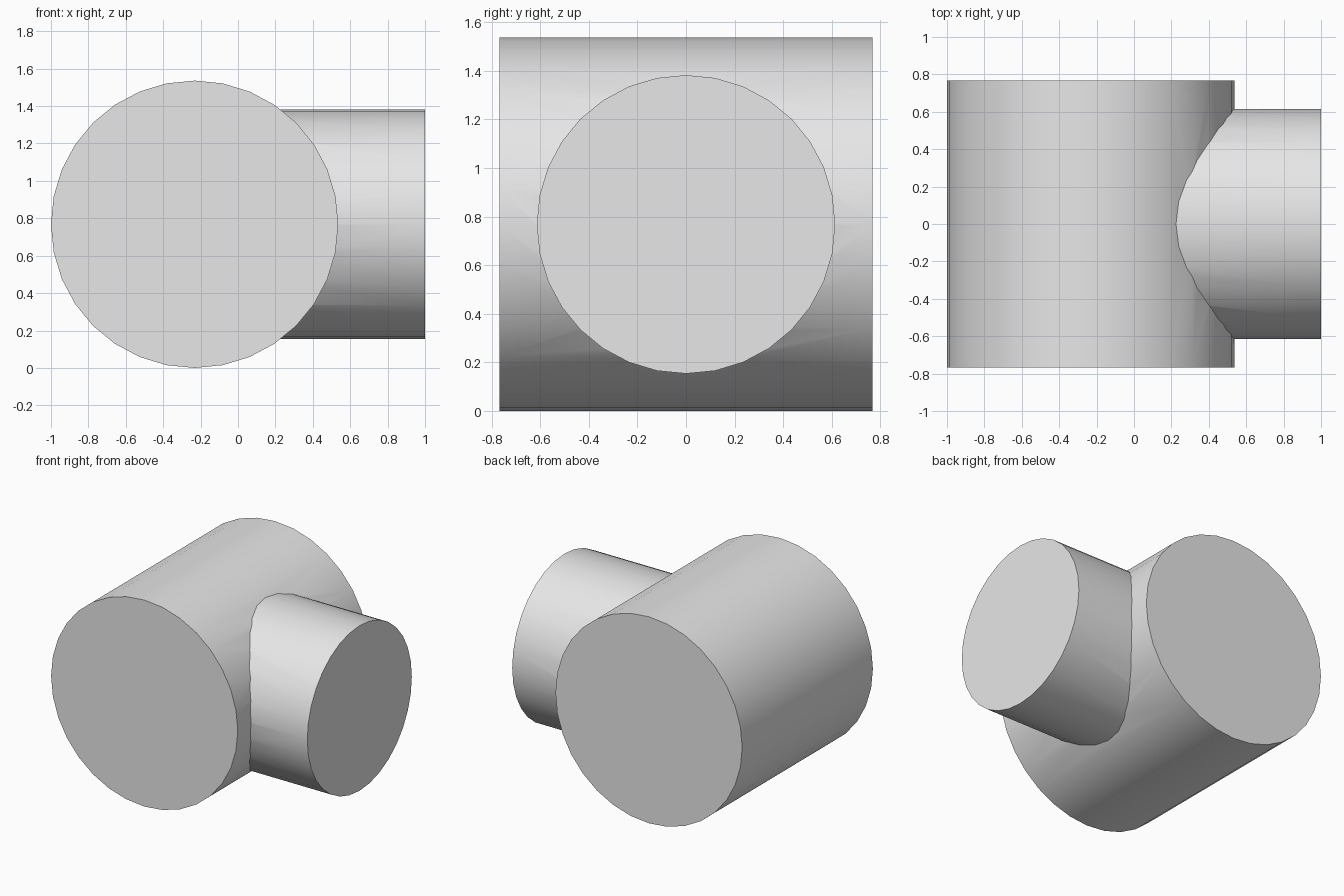
import bpy
from math import radians

cube = bpy.data.objects.get("Cube")
if cube:
    bpy.data.objects.remove(cube, do_unlink=True)

BODY_R, BRANCH_R = 0.768, 0.614
AXIS_X = BODY_R - 1          # body touches x = -1
SIDES = 32

grey = bpy.data.materials.new("light grey")
grey.use_nodes = True
colour = (0.8, 0.8, 0.8, 1)
grey.diffuse_color = colour
grey.node_tree.nodes["Principled BSDF"].inputs["Base Color"].default_value = colour


def cylinder(name, radius, length, location, rotation):
    bpy.ops.mesh.primitive_cylinder_add(vertices=SIDES, radius=radius, depth=length,
                                        location=location, rotation=rotation)
    obj = bpy.context.object
    obj.name = name
    obj.data.materials.append(grey)
    bpy.ops.object.transform_apply(location=False, rotation=True, scale=False)
    return obj


# Side branch, running from the body axis out to x = 1
branch = cylinder("side_branch", BRANCH_R, 1 - AXIS_X,
                  ((1 + AXIS_X) / 2, 0, BODY_R), (0, radians(90), 0))

# Main body, lying front to back
body = cylinder("main_body", BODY_R, 2 * BODY_R, (AXIS_X, 0, BODY_R), (radians(90), 0, 0))

# Weld the branch into the body as one solid
union = body.modifiers.new("join_branch", 'BOOLEAN')
union.operation = 'UNION'
union.solver = 'EXACT'
union.object = branch
bpy.ops.object.modifier_apply(modifier=union.name)
bpy.data.objects.remove(branch, do_unlink=True)
body.name = "tee_joint"

# Smooth barrels with crisp rims and seam
bpy.ops.object.shade_smooth_by_angle(angle=radians(30))
